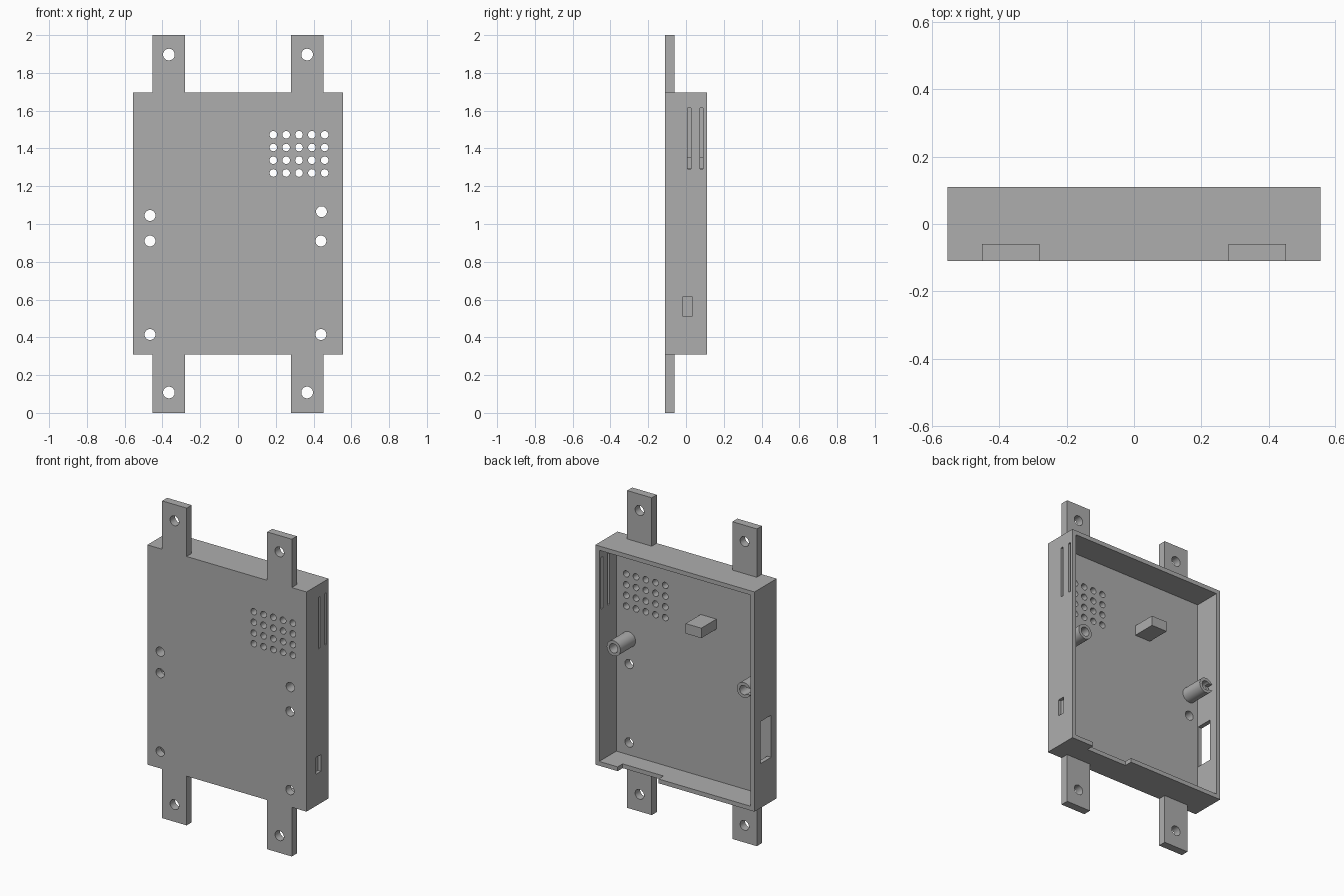
import bpy, bmesh
from math import radians
from mathutils import Matrix, Vector

if "Cube" in bpy.data.objects:
    bpy.data.objects.remove(bpy.data.objects["Cube"], do_unlink=True)

grey = bpy.data.materials.new("plain grey")
grey.use_nodes = True
COLOUR = (0.42, 0.42, 0.42, 1)
grey.diffuse_color = COLOUR
grey.node_tree.nodes["Principled BSDF"].inputs["Base Color"].default_value = COLOUR

# Main dimensions
HALF_W, BACK, FRONT, FLOOR = 0.555, 0.11, -0.11, -0.06
BOTTOM, TOP, WALL = 0.31, 1.695, 0.027


def box(bm, x, y, z):
    """Add a box spanning three (low, high) ranges."""
    spans = (x, y, z)
    centre = Vector([(a + b) / 2 for a, b in spans])
    size = [b - a for a, b in spans] + [1]
    bmesh.ops.create_cube(bm, size=1, matrix=Matrix.Translation(centre) @ Matrix.Diagonal(size))


def rod(bm, x, z, radius, y=(-0.2, 0.2)):
    """Add a round rod running front to back."""
    place = Matrix.Translation((x, sum(y) / 2, z)) @ Matrix.Rotation(radians(90), 4, "X")
    bmesh.ops.create_cone(bm, cap_ends=True, segments=32, radius1=radius, radius2=radius,
                          depth=y[1] - y[0], matrix=place)


def make(name, bm):
    mesh = bpy.data.meshes.new(name)
    bm.to_mesh(mesh)
    bm.free()
    mesh.materials.append(grey)
    obj = bpy.data.objects.new(name, mesh)
    bpy.context.scene.collection.objects.link(obj)
    return obj


def carve(obj, *cutters):
    """Subtract each cutter, then discard it."""
    for bm in cutters:
        cutter = make("cutter", bm)
        cutter.hide_render = True
        mod = obj.modifiers.new("cut", "BOOLEAN")
        mod.operation, mod.solver, mod.object = "DIFFERENCE", "EXACT", cutter
        bpy.context.view_layer.update()
        result = bpy.data.meshes.new_from_object(
            obj.evaluated_get(bpy.context.evaluated_depsgraph_get()))
        obj.modifiers.clear()
        obj.data = result
        bpy.data.objects.remove(cutter, do_unlink=True)


def finish(obj):
    bpy.ops.object.select_all(action="DESELECT")
    obj.select_set(True)
    bpy.context.view_layer.objects.active = obj
    bpy.ops.object.shade_smooth_by_angle(angle=radians(30))


# Case: open-backed tray
bm = bmesh.new()
box(bm, (-HALF_W, HALF_W), (FRONT, BACK), (BOTTOM, TOP))
case = make("case", bm)

cavity = bmesh.new()
inner = HALF_W - WALL
box(cavity, (-inner, inner), (FLOOR, BACK + 0.1), (BOTTOM + WALL, TOP - WALL))

# Wall openings: card slots, blind pocket, side port, bottom notch
openings = bmesh.new()
for y in ((0.007, 0.026), (0.075, 0.091)):
    box(openings, (0.5, 0.6), y, (1.29, 1.615))
box(openings, (HALF_W - 0.02, 0.6), (-0.015, 0.032), (0.51, 0.615))
box(openings, (-0.6, -0.5), (-0.055, 0.05), (0.59, 0.855))
box(openings, (0.115, 0.4), (0.06, 0.2), (0.25, BOTTOM + WALL + 0.02))

# Front face holes: screws and speaker grille
POSTS = ((-0.466, 1.045), (0.442, 1.065))
holes = bmesh.new()
for x, z in POSTS + tuple((x, z) for x in (-0.466, 0.439) for z in (0.91, 0.415)):
    rod(holes, x, z, 0.029)
for col in range(5):
    for row in range(4):
        rod(holes, 0.187 + col * 0.068, 1.27 + row * 0.0675, 0.02)
carve(case, cavity, openings, holes)
finish(case)

# Hollow screw posts
for side, (x, z) in zip(("right", "left"), POSTS):
    bm = bmesh.new()
    rod(bm, x, z, 0.048, (FLOOR, 0.09))
    post = make(side + "_screw_post", bm)
    bore = bmesh.new()
    rod(bore, x, z, 0.029)
    cuts = [bore]
    if side == "right":
        notch = bmesh.new()
        box(notch, (x - 0.1, x), (0.055, 0.2), (z - 0.02, z + 0.02))
        cuts.append(notch)
    carve(post, *cuts)
    finish(post)

# Inner support block
bm = bmesh.new()
box(bm, (-0.17, -0.06), (FLOOR, 0.09), (1.293, 1.356))
make("support_block", bm)

# Mounting tabs
for side, s in (("left", 1), ("right", -1)):
    for end, z, hole_z in (("upper", (TOP, 2), 1.897), ("lower", (0, BOTTOM), 0.108)):
        bm = bmesh.new()
        box(bm, sorted((s * 0.281, s * 0.452)), (FRONT, FLOOR), z)
        tab = make(f"{end}_{side}_mounting_tab", bm)
        hole = bmesh.new()
        rod(hole, s * 0.366, hole_z, 0.031)
        carve(tab, hole)
        finish(tab)
